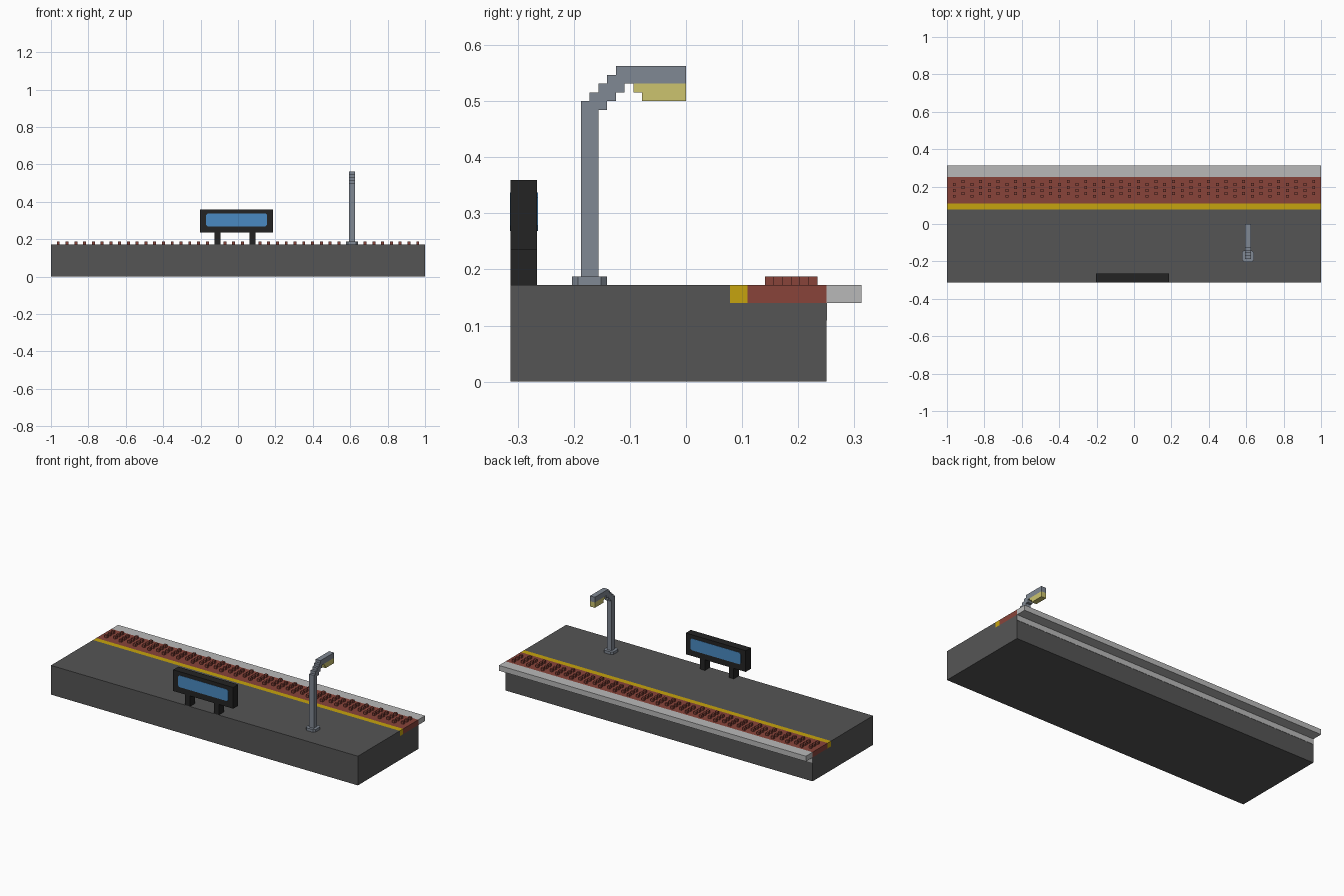
import bpy
import bmesh
from mathutils import Vector

cube = bpy.data.objects.get("Cube")
if cube:
    bpy.data.objects.remove(cube, do_unlink=True)

U = 1 / 64  # one grid step; all sizes below are in grid steps


def material(name, hex_colour):
    rgb = [int(hex_colour[i:i + 2], 16) / 255 for i in (0, 2, 4)]
    lin = [c / 12.92 if c <= 0.04045 else ((c + 0.055) / 1.055) ** 2.4 for c in rgb]
    mat = bpy.data.materials.new(name)
    mat.use_nodes = True
    mat.diffuse_color = (*lin, 1)
    bsdf = next(n for n in mat.node_tree.nodes if n.type == 'BSDF_PRINCIPLED')
    bsdf.inputs["Base Color"].default_value = (*lin, 1)
    bsdf.inputs["Roughness"].default_value = 0.9
    return mat


concrete = material("dark concrete", "555555")
edge_grey = material("light edge grey", "B9B9B9")
brick = material("brick red", "88443A")
yellow = material("safety yellow", "C6A40E")
steel = material("steel grey", "808893")
black = material("sign black", "242424")
blue = material("screen blue", "4A8AC2")
glow = material("lamp glow", "CCC46F")

# Axis of extrusion -> how a 2D profile point maps into space
AXES = {
    'X': lambda a, b, d: (d, a, b),
    'Y': lambda a, b, d: (a, d, b),
    'Z': lambda a, b, d: (a, b, d),
}


def add_prism(bm, profile, axis, start, end):
    place = AXES[axis]
    ends = [[bm.verts.new(Vector(place(a, b, d)) * U) for a, b in profile]
            for d in (start, end)]
    bm.faces.new(ends[0])
    bm.faces.new(ends[1])
    n = len(profile)
    for i in range(n):
        j = (i + 1) % n
        bm.faces.new((ends[0][i], ends[0][j], ends[1][j], ends[1][i]))


def part(name, mat, prisms):
    """One object made of prisms given as (profile, axis, start, end)."""
    bm = bmesh.new()
    for prism in prisms:
        add_prism(bm, *prism)
    bmesh.ops.recalc_face_normals(bm, faces=bm.faces)
    mesh = bpy.data.meshes.new(name)
    bm.to_mesh(mesh)
    bm.free()
    mesh.materials.append(mat)
    obj = bpy.data.objects.new(name, mesh)
    bpy.context.collection.objects.link(obj)
    return obj


def rect(a0, a1, b0, b1):
    return [(a0, b0), (a1, b0), (a1, b1), (a0, b1)]


def cut_rect(a0, a1, b0, b1, c):
    """Rectangle with its corners cut off."""
    return [(a0 + c, b0), (a1 - c, b0), (a1, b0 + c), (a1, b1 - c),
            (a1 - c, b1), (a0 + c, b1), (a0, b1 - c), (a0, b0 + c)]


# Platform with a step along the back for the paving strips
part("platform", concrete,
     [([(-20, 0), (16, 0), (16, 9), (5, 9), (5, 11), (-20, 11)], 'X', -64, 64)])
part("yellow_line", yellow, [(rect(5, 7, 9, 11), 'X', -64, 64)])
part("tactile_paving", brick, [(rect(7, 16, 9, 11), 'X', -64, 64)])
part("platform_edge", edge_grey, [(rect(16, 20, 9, 11), 'X', -64, 64)])
part("edge_support", edge_grey, [(rect(16, 16.1, 7, 9), 'X', -64, 64)])

# Staggered rows of paving studs
studs = []
for column in range(42):
    x = -62 + 3 * column
    for row in range(3):
        y = 9 + 2 * row + column % 2
        studs.append((rect(x, x + 1, y, y + 1), 'Z', 11, 12))
part("paving_studs", brick, studs)

# Information sign with a screen on each side
part("sign_panel", black, [(rect(-13, 12, 15, 23), 'Y', -20, -17)])
part("sign_legs", black,
     [(rect(x, x + 2, 11, 15), 'Y', -20, -17) for x in (-8, 4)])
screen = cut_rect(-11, 10, 17.2, 21.6, 0.6)
part("front_screen", blue, [(screen, 'Y', -20.1, -20)])
part("back_screen", blue, [(screen, 'Y', -17, -16.9)])

# Street lamp: foot, pole with a stepped bend, and light
part("lamp_foot", steel, [(cut_rect(37, 41, -13, -9, 0.7), 'Z', 11, 12)])
outline = [(-12, 11)]
for i in range(4):  # outer steps
    outline += [(-12 + i, 32 + i), (-11 + i, 32 + i)]
outline += [(-8, 36), (0, 36), (0, 34), (-7, 34)]
for i in range(3):  # inner steps
    outline += [(-7 - i, 33 - i), (-8 - i, 33 - i)]
outline += [(-10, 11)]
part("lamp_pole", steel, [(outline, 'X', 38, 40)])
part("lamp_light", glow,
     [([(-6, 34), (-6, 33), (-5, 33), (-5, 32), (0, 32), (0, 34)], 'X', 38, 40)])
